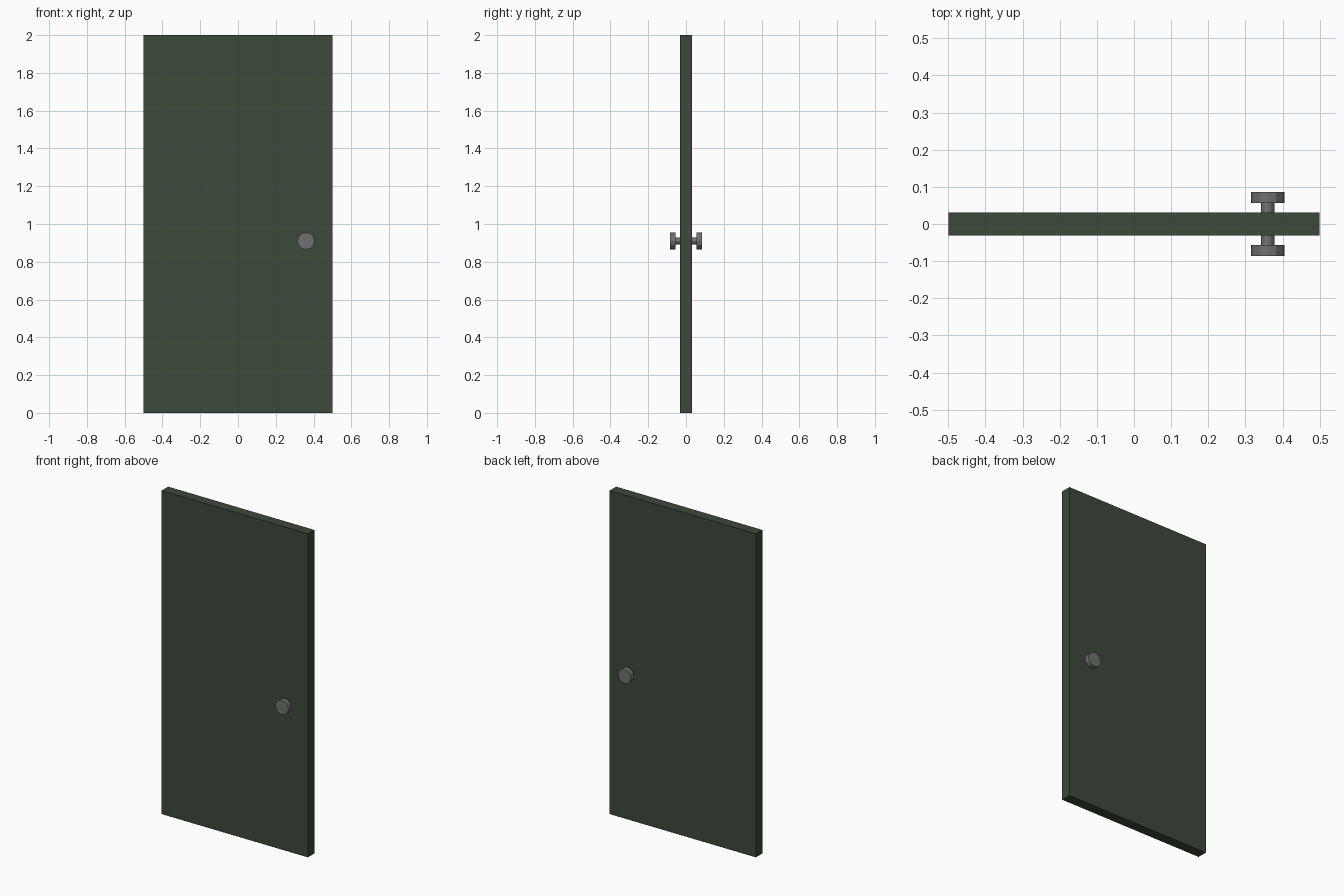
import bpy, math

if "Cube" in bpy.data.objects:
    bpy.data.objects.remove(bpy.data.objects["Cube"])


def material(name, rgb):
    m = bpy.data.materials.new(name)
    m.diffuse_color = (*rgb, 1.0)
    m.use_nodes = True
    m.node_tree.nodes["Principled BSDF"].inputs["Base Color"].default_value = m.diffuse_color
    return m


green = material("dark green paint", (0.047, 0.065, 0.043))
metal = material("grey metal", (0.165, 0.165, 0.165))

KNOB_X, KNOB_Z = 0.36, 0.91


def cylinder(name, radius, y0, y1):
    """Twelve-sided cylinder along y, at the knob position."""
    bpy.ops.mesh.primitive_cylinder_add(
        vertices=12, radius=radius, depth=abs(y1 - y0),
        location=(KNOB_X, (y0 + y1) / 2, KNOB_Z),
        rotation=(math.pi / 2, 0, 0))
    ob = bpy.context.object
    ob.name = name
    ob.data.materials.append(metal)


# Door slab
bpy.ops.mesh.primitive_cube_add(size=1, location=(0, 0, 1))
door = bpy.context.object
door.name = "door_panel"
door.scale = (1.0, 0.063, 2.0)
bpy.ops.object.transform_apply(location=False, rotation=False, scale=True)
door.data.materials.append(green)

# Knob and stem on each side
for side, s in (("front", -1), ("back", 1)):
    cylinder(side + "_knob_stem", 0.018, s * 0.030, s * 0.057)
    cylinder(side + "_knob", 0.045, s * 0.056, s * 0.086)
